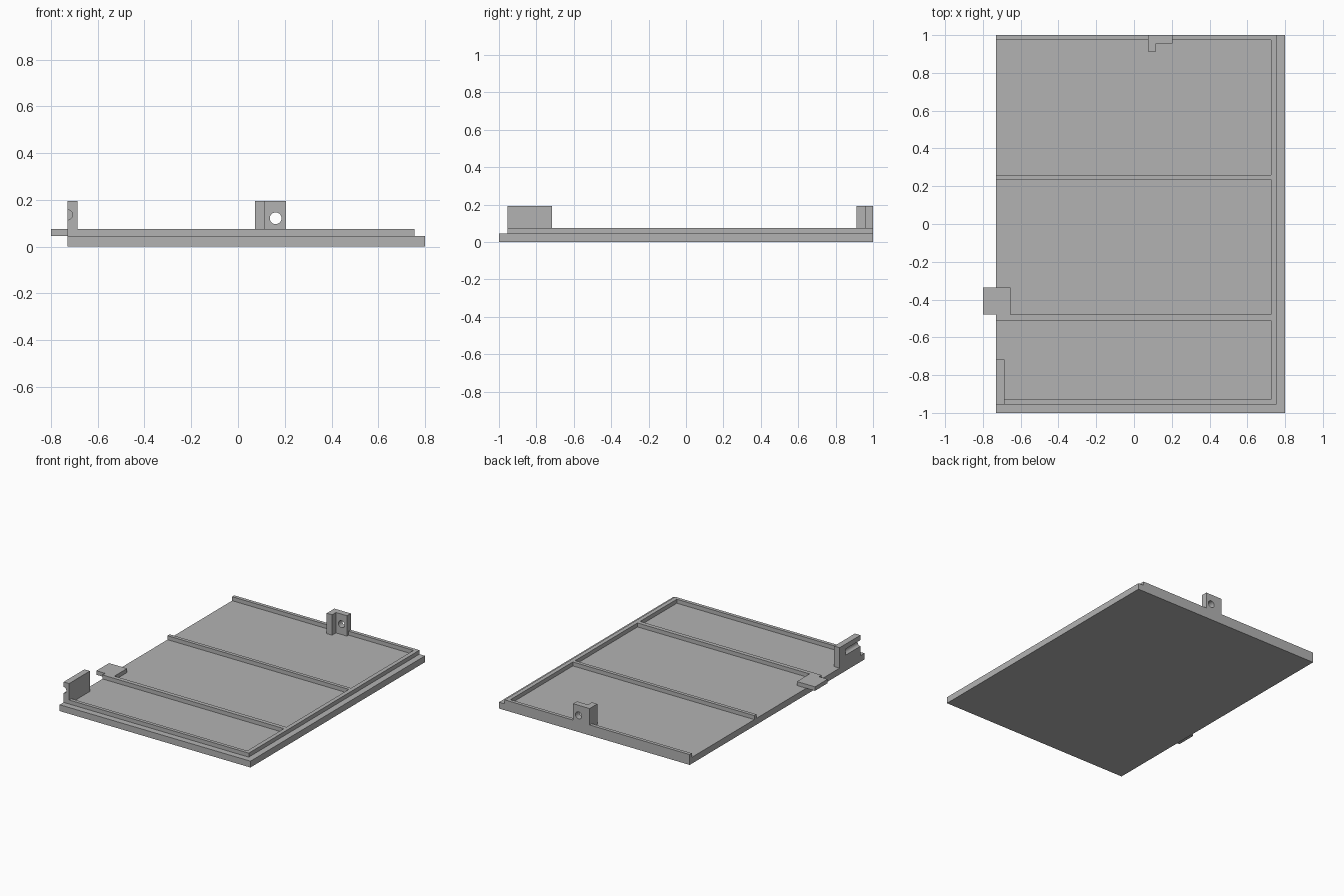
import bpy
import bmesh
import math

old = bpy.data.objects.get("Cube")
if old:
    bpy.data.objects.remove(old, do_unlink=True)

grey = bpy.data.materials.new("plain grey")
grey.use_nodes = True
COLOUR = (0.45, 0.45, 0.45, 1)
grey.diffuse_color = COLOUR
grey.node_tree.nodes["Principled BSDF"].inputs["Base Color"].default_value = COLOUR

FLOOR, RIB_TOP, TAB_TOP = 0.046, 0.075, 0.194
LEFT, RIGHT = -0.73, 0.80
RIM_IN, RIM_OUT = 0.725, 0.755


def prism(name, outline, z0, z1):
    """Extrude an outline in the ground plane from z0 up to z1."""
    bm = bmesh.new()
    base = bm.faces.new([bm.verts.new((x, y, z0)) for x, y in outline])
    top = bmesh.ops.extrude_face_region(bm, geom=[base])["geom"]
    for v in top:
        if isinstance(v, bmesh.types.BMVert):
            v.co.z = z1
    bmesh.ops.recalc_face_normals(bm, faces=bm.faces)
    mesh = bpy.data.meshes.new(name)
    bm.to_mesh(mesh)
    bm.free()
    mesh.materials.append(grey)
    obj = bpy.data.objects.new(name, mesh)
    bpy.context.collection.objects.link(obj)
    return obj


def box(name, x0, x1, y0, y1, z0, z1):
    return prism(name, [(x0, y0), (x1, y0), (x1, y1), (x0, y1)], z0, z1)


def drill(obj, x, z, radius, y0, y1):
    """Cut a round bore that runs along y."""
    bpy.ops.mesh.primitive_cylinder_add(
        vertices=32, radius=radius, depth=y1 - y0,
        location=(x, (y0 + y1) / 2, z), rotation=(math.pi / 2, 0, 0))
    cutter = bpy.context.object
    cutter.hide_render = True
    cutter.data.materials.append(grey)
    mod = obj.modifiers.new("bore", 'BOOLEAN')
    mod.operation = 'DIFFERENCE'
    mod.solver = 'EXACT'
    mod.object = cutter
    bpy.ops.object.select_all(action='DESELECT')
    obj.select_set(True)
    bpy.context.view_layer.objects.active = obj
    bpy.ops.object.modifier_apply(modifier=mod.name)
    bpy.data.objects.remove(cutter, do_unlink=True)
    bpy.ops.object.shade_smooth_by_angle(angle=math.radians(30))


# Base panel
box("base_panel", LEFT, RIGHT, -1, 1, 0, FLOOR)

# Raised rim and cross ribs, split where the tabs stand
ribs = {
    "side_rim": (RIM_IN, RIM_OUT, -0.955, 1),
    "front_rim": (-0.686, RIM_IN, -0.955, -0.93),
    "front_cross_rib": (LEFT, RIM_IN, -0.51, -0.48),
    "back_cross_rib": (LEFT, RIM_IN, 0.235, 0.26),
    "back_rim_left_part": (0.205, RIM_IN, 0.975, 1),
    "back_rim_right_part": (LEFT, 0.073, 0.975, 1),
}
for name, (x0, x1, y0, y1) in ribs.items():
    box(name, x0, x1, y0, y1, FLOOR, RIB_TOP)

# Flat latch tab overhanging the open side
box("latch_tab", -0.80, -0.655, -0.48, -0.335, FLOOR, RIB_TOP)

# L-shaped screw bracket at the back, with its round hole
bracket = prism("screw_bracket",
                [(0.073, 0.912), (0.116, 0.912), (0.116, 0.956),
                 (0.205, 0.956), (0.205, 1), (0.073, 1)], FLOOR, TAB_TOP)
drill(bracket, 0.161, 0.121, 0.025, 0.9, 1.1)

# Upright wall with a half-round groove, closed at its back end
wall = box("grooved_wall", LEFT, -0.686, -0.955, -0.717, FLOOR, TAB_TOP)
drill(wall, LEFT, 0.136, 0.022, -1.1, -0.785)
